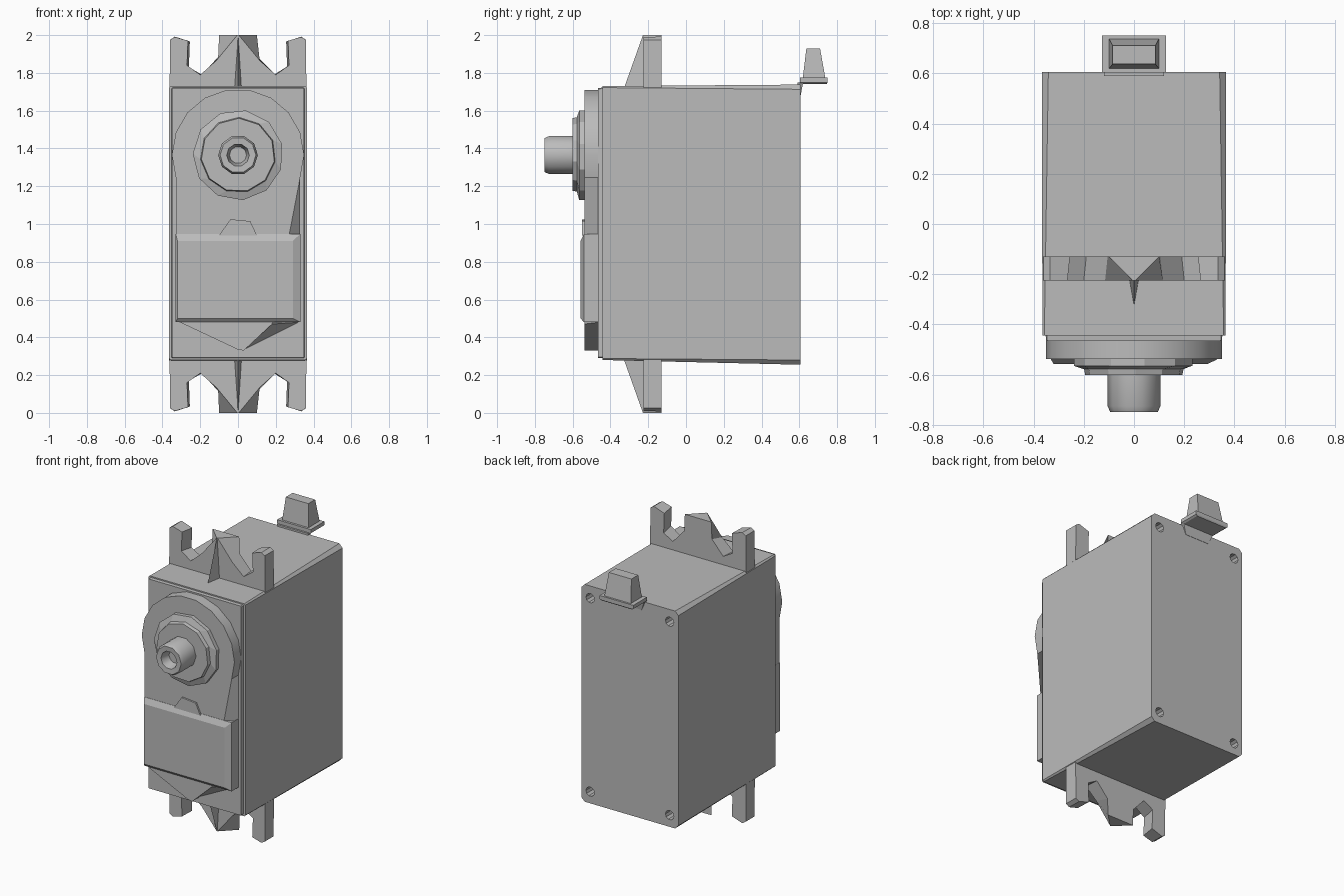
import bpy, bmesh
from math import sin, cos, pi, radians

cube = bpy.data.objects.get("Cube")
if cube:
    bpy.data.objects.remove(cube)

GREY = (0.5, 0.5, 0.5, 1)
mat = bpy.data.materials.new("matte grey plastic")
mat.use_nodes = True
mat.diffuse_color = GREY
mat.node_tree.nodes["Principled BSDF"].inputs["Base Color"].default_value = GREY


def loft(name, rings, smooth=0):
    """Closed solid through rings of equal length, with capped ends."""
    bm = bmesh.new()
    loops = [[bm.verts.new(p) for p in ring] for ring in rings]
    n = len(loops[0])
    for a, b in zip(loops, loops[1:]):
        for i in range(n):
            j = (i + 1) % n
            bm.faces.new((a[i], a[j], b[j], b[i]))
    bm.faces.new(loops[0])
    bm.faces.new(loops[-1])
    bmesh.ops.recalc_face_normals(bm, faces=bm.faces)
    mesh = bpy.data.meshes.new(name)
    bm.to_mesh(mesh)
    bm.free()
    ob = bpy.data.objects.new(name, mesh)
    bpy.context.collection.objects.link(ob)
    mesh.materials.append(mat)
    if smooth:
        bpy.ops.object.select_all(action='DESELECT')
        ob.select_set(True)
        bpy.context.view_layer.objects.active = ob
        bpy.ops.object.shade_smooth_by_angle(angle=radians(smooth))
    return ob


def at_y(points, y):
    return [(x, y, z) for x, z in points]


def rect_xz(x, z0, z1, r=0.0):
    """Upright rectangle, corners cut by r."""
    return [(-x + r, z0), (x - r, z0), (x, z0 + r), (x, z1 - r),
            (x - r, z1), (-x + r, z1), (-x, z1 - r), (-x, z0 + r)]


def rect_xy(x, y0, y1, z):
    return [(-x, y0, z), (x, y0, z), (x, y1, z), (-x, y1, z)]


def circle(r, n, cx=0.0, cz=1.365, turn=0.0):
    return [(cx + r * cos(2 * pi * i / n + turn), cz + r * sin(2 * pi * i / n + turn))
            for i in range(n)]


# Main case, very slightly tapered towards the front
case = loft("case", [at_y(rect_xz(0.365, 0.28, 1.73, 0.008), -0.443),
                     at_y(rect_xz(0.366, 0.255, 1.738, 0.025), 0.605)])

# Screw holes in the back
for sx in (-1, 1):
    for z in (0.335, 1.655):
        hole = circle(0.032, 10, sx * 0.3, z)
        cutter = loft("screw_hole_cutter", [at_y(hole, 0.5), at_y(hole, 0.7)])
        cutter.hide_render = True
        cutter.hide_set(True)
        cut = case.modifiers.new("screw hole", 'BOOLEAN')
        cut.object = cutter
        cut.solver = 'EXACT'

bpy.context.view_layer.update()
baked = bpy.data.meshes.new_from_object(
    case.evaluated_get(bpy.context.evaluated_depsgraph_get()))
case.modifiers.clear()
case.data = baked
for ob in [o for o in bpy.data.objects if o.name.startswith("screw_hole_cutter")]:
    bpy.data.objects.remove(ob)

# Front cover plate
loft("front_cover", [at_y(rect_xz(0.352, 0.29, 1.722, 0.005), -0.44),
                     at_y(rect_xz(0.35, 0.292, 1.72, 0.005), -0.466)])

# Gear housing: round top running down to a pointed foot
arc = [(0.35 * cos(a), 1.365 + 0.35 * sin(a))
       for a in [radians(-20 + 220 * i / 11) for i in range(12)]]
housing_back = arc + [(-0.33, 0.49), (0.0, 0.335), (0.03, 0.33), (0.33, 0.48)]
housing_front = arc + [(-0.33, 0.49), (0.0, 0.335), (0.03, 0.33), (0.18, 0.47)]
loft("gear_housing", [at_y(housing_back, -0.46), at_y(housing_front, -0.538)], 30)

# Raised label panel with a tab on top
loft("front_panel", [at_y(rect_xz(0.33, 0.48, 0.948), -0.46),
                     at_y(rect_xz(0.33, 0.48, 0.948), -0.54),
                     [(x - 0.015, -0.558, z) for x, z in rect_xz(0.305, 0.5, 0.91)]])
tab = [(-0.1, 0.94), (0.1, 0.94), (0.065, 1.015), (-0.04, 1.025), (-0.065, 0.99)]
loft("panel_tab", [at_y(tab, -0.53), at_y(tab, -0.55)])

# Stepped collar and output shaft with a screw socket
loft("collar", [at_y(circle(0.24, 11, turn=0.25), -0.53),
                at_y(circle(0.24, 11, turn=0.25), -0.565),
                at_y(circle(0.2, 11, turn=0.4), -0.578),
                at_y(circle(0.195, 11, turn=0.4), -0.602)])
loft("output_shaft", [at_y(circle(0.105, 10), -0.59), at_y(circle(0.105, 10), -0.725),
                      at_y(circle(0.095, 10), -0.748), at_y(circle(0.06, 10), -0.745),
                      at_y(circle(0.045, 10), -0.68)], 40)

# Mounting flanges: notched ears, a central lug and a gusset, above and below
back_half = [(0.1, 2.0), (0.105, 1.885), (0.19, 1.79), (0.26, 1.83),
             (0.255, 1.965), (0.335, 1.992), (0.36, 1.975), (0.362, 1.7)]
front_half = [(0.004, 2.0), (0.115, 1.865), (0.2, 1.79), (0.27, 1.84),
              (0.265, 1.97), (0.335, 1.99), (0.36, 1.975), (0.362, 1.7)]


def both_sides(half):
    return half + [(-x, z) for x, z in reversed(half)]


for name, flip in (("top", False), ("bottom", True)):
    def place(ring):
        return [(x, y, 2 - z) for x, y, z in ring] if flip else ring
    loft(name + "_flange", [place(at_y(both_sides(back_half), -0.13)),
                            place(at_y(both_sides(front_half), -0.225))])
    loft(name + "_gusset", [place([(-0.024, -0.2, 1.7), (0.024, -0.2, 1.7), (0, -0.335, 1.7)]),
                            place([(-0.003, -0.2, 2.0), (0.003, -0.2, 2.0), (0, -0.228, 2.0)])])

# Cable outlet behind the top edge: foot, plate and tapered tower
loft("cable_outlet_foot", [rect_xy(0.09, 0.59, 0.607, 1.68),
                           rect_xy(0.12, 0.59, 0.62, 1.75)])
loft("cable_outlet_plate", [rect_xy(0.115, 0.603, 0.745, 1.742),
                            rect_xy(0.127, 0.603, 0.75, 1.75),
                            rect_xy(0.127, 0.603, 0.75, 1.775)])
loft("cable_outlet_tower", [rect_xy(0.1, 0.618, 0.738, 1.77),
                            rect_xy(0.085, 0.637, 0.71, 1.928)])
